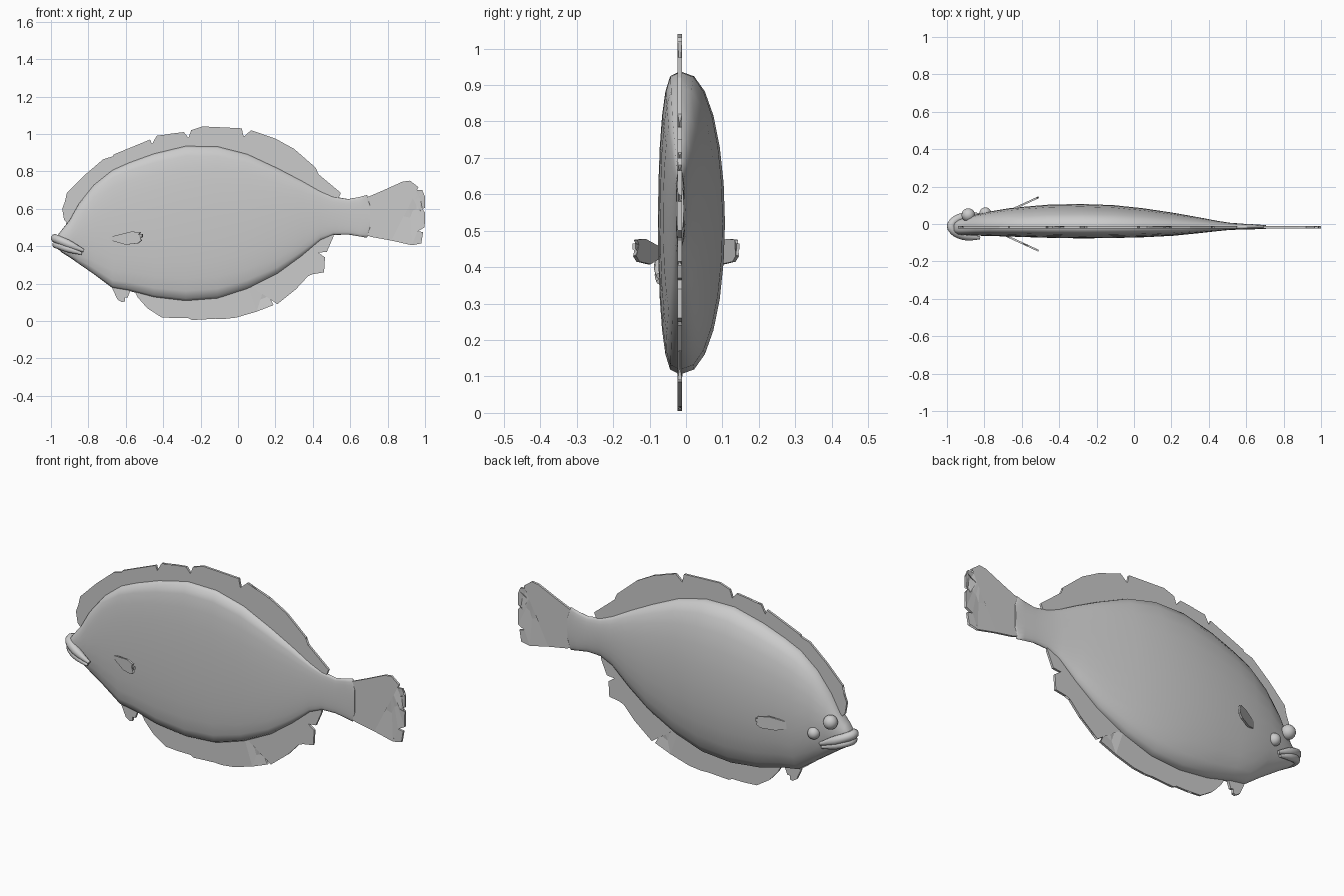
import bpy, bmesh
from math import sin, cos, pi, radians

FIN_Y = -0.017


def finish(name, bm, smooth=True, angle=50):
    bmesh.ops.recalc_face_normals(bm, faces=bm.faces[:])
    me = bpy.data.meshes.new(name)
    bm.to_mesh(me)
    bm.free()
    ob = bpy.data.objects.new(name, me)
    bpy.context.collection.objects.link(ob)
    if smooth:
        bpy.ops.object.select_all(action='DESELECT')
        ob.select_set(True)
        bpy.context.view_layer.objects.active = ob
        bpy.ops.object.shade_smooth_by_angle(angle=radians(angle))
    return ob


def fin(name, outline, y_of=lambda x: FIN_Y, thick=0.012):
    """Thin plate from an (x, z) outline, y given by a function of x."""
    bm = bmesh.new()
    face = bm.faces.new([bm.verts.new((x, y_of(x), z)) for x, z in outline])
    bmesh.ops.triangulate(bm, faces=[face])
    ob = finish(name, bm, smooth=False)
    mod = ob.modifiers.new("thickness", 'SOLIDIFY')
    mod.thickness = thick
    mod.offset = 0
    return ob


# Body: lofted stations (x, z bottom, z top, bulge to -y, bulge to +y)
stations = [
    (-0.975, .395, .445, .025, .025), (-0.94, .365, .49, .040, .038),
    (-0.90, .34, .54, .043, .052), (-0.85, .305, .63, .045, .066),
    (-0.77, .25, .73, .047, .084), (-0.67, .175, .81, .050, .101),
    (-0.58, .16, .85, .053, .110), (-0.45, .125, .897, .057, .121),
    (-0.28, .105, .938, .060, .124), (-0.11, .118, .936, .058, .118),
    (0.05, .17, .895, .054, .101), (0.21, .25, .82, .046, .077),
    (0.34, .345, .752, .033, .054), (0.44, .43, .695, .022, .035),
    (0.51, .46, .665, .015, .024), (0.59, .462, .652, .012, .018),
    (0.65, .452, .663, .011, .015), (0.69, .445, .674, .010, .012),
    (0.705, .49, .63, .010, .011)]
SIDES = 24
bm = bmesh.new()
rings = []
for x, lo, hi, neg, pos in stations:
    ring = []
    for i in range(SIDES):
        a = 2 * pi * i / SIDES
        s = sin(a)
        y = pos * s ** 0.85 if s > 1e-6 else -neg * abs(s) ** 0.6
        ring.append(bm.verts.new((x, FIN_Y + y, (lo + hi) / 2 + cos(a) * (hi - lo) / 2)))
    rings.append(ring)
for r, q in zip(rings, rings[1:]):
    for i in range(SIDES):
        j = (i + 1) % SIDES
        bm.faces.new((r[i], r[j], q[j], q[i]))
bm.faces.new(rings[0])
bm.faces.new(rings[-1])
finish("body", bm, angle=60)

# Dorsal fin with ragged edge
fin("dorsal_fin", [
    (-.90, .51), (-.93, .54), (-.94, .60), (-.925, .64), (-.905, .64), (-.915, .685),
    (-.82, .78), (-.72, .865), (-.67, .88), (-.665, .89), (-.47, .97), (-.46, .945),
    (-.435, .99), (-.39, .985), (-.385, .965), (-.37, 1.0), (-.29, 1.01), (-.265, .98),
    (-.25, 1.02), (-.19, 1.04), (-.08, 1.035), (.02, 1.03), (.03, .985), (.07, 1.02),
    (.17, .97), (.175, .93), (.20, .975), (.30, .92), (.415, .82), (.40, .765),
    (.43, .785), (.55, .685), (.53, .64), (.44, .675), (.34, .73), (.21, .80),
    (.05, .875), (-.11, .91), (-.28, .91), (-.45, .87), (-.58, .82), (-.67, .78),
    (-.77, .70), (-.85, .60)])

# Anal fin with ragged edge
fin("anal_fin", [
    (-.56, .17), (-.535, .125), (-.50, .085), (-.485, .10), (-.48, .065), (-.41, .02),
    (-.365, .02), (-.345, .055), (-.335, .015), (-.265, .015), (-.26, .04), (-.245, .005),
    (-.12, .012), (-.08, .01), (-.07, .07), (-.04, .02), (-.01, .018), (.10, .05),
    (.19, .085), (.14, .18), (.21, .09), (.295, .165), (.24, .24), (.31, .17),
    (.375, .24), (.33, .325), (.40, .25), (.46, .26), (.465, .34), (.43, .365),
    (.475, .37), (.51, .45), (.51, .48), (.44, .455), (.34, .375), (.21, .28),
    (.05, .20), (-.11, .15), (-.28, .135), (-.45, .155)])

# Pelvic fin
fin("pelvic_fin", [
    (-.68, .21), (-.67, .17), (-.645, .115), (-.62, .10), (-.605, .105), (-.605, .125),
    (-.59, .125), (-.575, .165), (-.57, .20)], thick=.014)

# Tail fin with split rays
fin("tail_fin", [
    (.66, .47), (.71, .45), (.82, .43), (.93, .405), (.935, .425), (.98, .415),
    (.99, .475), (.96, .48), (.998, .50), (1.0, .58), (.97, .59), (1.0, .605),
    (1.0, .665), (.94, .65), (.99, .68), (.985, .70), (.91, .70), (.965, .715),
    (.92, .75), (.88, .745), (.78, .70), (.71, .67), (.66, .65)])

# Pectoral fins, one swept out on each side
for side, name in ((-1, "pectoral_fin_near"), (1, "pectoral_fin_far")):
    fin(name, [
        (-.70, .445), (-.66, .425), (-.60, .408), (-.535, .415), (-.515, .43), (-.53, .437),
        (-.51, .45), (-.51, .465), (-.53, .462), (-.52, .475), (-.57, .478), (-.62, .465)],
        y_of=lambda x: side * (.143 + (x + .51) * .46), thick=.010)


# Lips: tapered horseshoe tubes wrapped round the snout
def lip(name, x_back, reach, z_front, z_back, radius):
    cu = bpy.data.curves.new(name, 'CURVE')
    cu.dimensions = '3D'
    cu.bevel_depth = radius
    cu.bevel_resolution = 3
    cu.use_fill_caps = True
    n = 17
    sp = cu.splines.new('POLY')
    sp.points.add(n - 1)
    for i, p in enumerate(sp.points):
        t = -pi / 2 + pi * i / (n - 1)
        c = cos(t)
        p.co = (x_back - reach * c, -.012 + .062 * sin(t), z_back + (z_front - z_back) * c, 1)
        p.radius = .35 + .65 * min(1, c * 2)
    sp.use_smooth = True
    ob = bpy.data.objects.new(name, cu)
    bpy.context.collection.objects.link(ob)


lip("upper_lip", -.825, .153, .442, .376, .023)
lip("lower_lip", -.835, .138, .408, .360, .020)

# Eyes, both on the far side of the head
for name, loc, r in (("upper_eye", (-.886, .048, .506), .036),
                     ("lower_eye", (-.795, .058, .428), .031)):
    bm = bmesh.new()
    bmesh.ops.create_uvsphere(bm, u_segments=20, v_segments=12, radius=r)
    bmesh.ops.translate(bm, verts=bm.verts[:], vec=loc)
    finish(name, bm)
